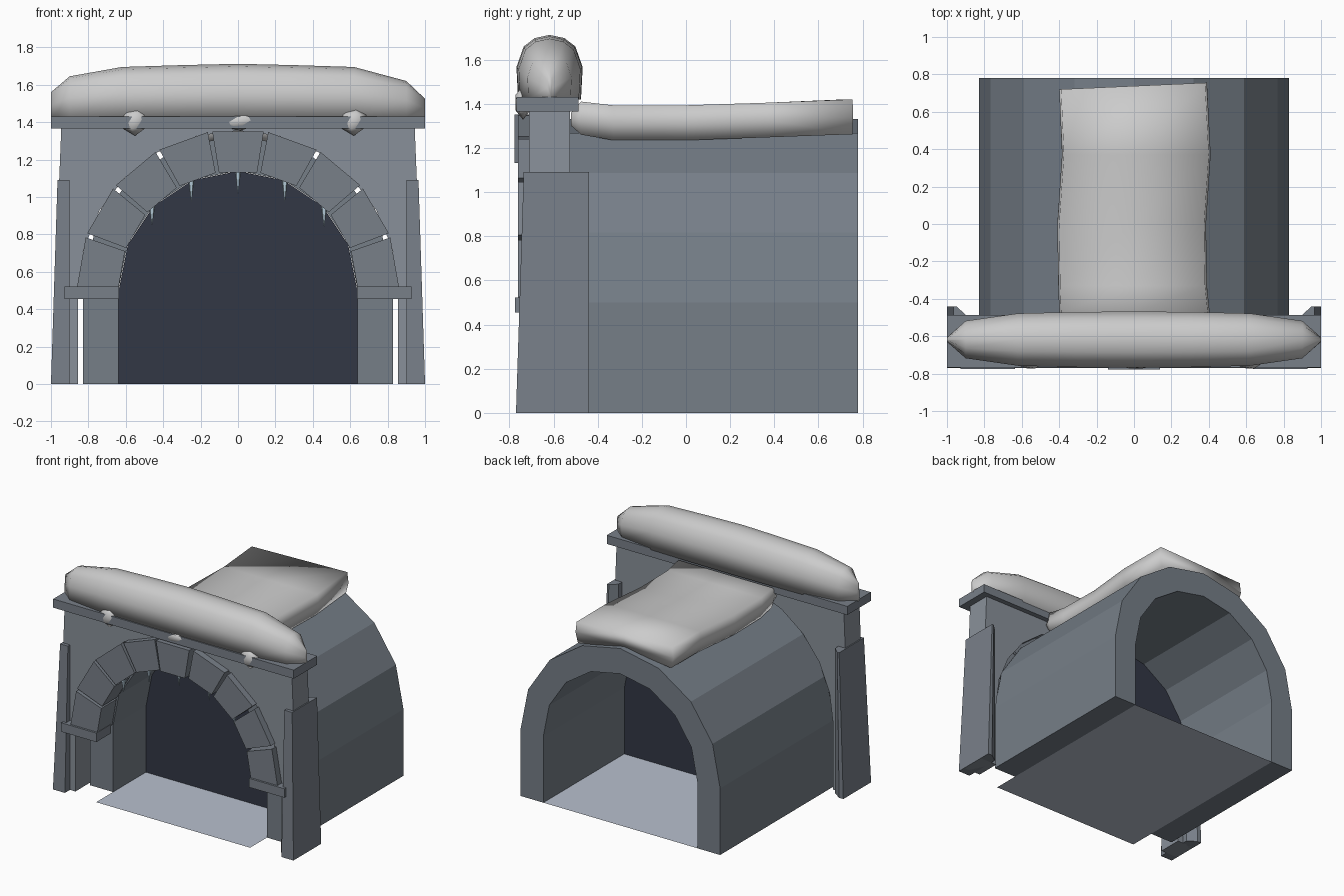
import bpy, bmesh
from math import sin, cos, radians, pi, sqrt

if "Cube" in bpy.data.objects:
    bpy.data.objects.remove(bpy.data.objects["Cube"])


def material(name, rgb):
    m = bpy.data.materials.new(name)
    m.diffuse_color = (*rgb, 1)
    m.use_nodes = True
    m.node_tree.nodes["Principled BSDF"].inputs["Base Color"].default_value = m.diffuse_color
    return m


WALL = material("wall_stone", (0.25, 0.28, 0.32))
BLOCK = material("block_stone", (0.19, 0.215, 0.25))
VAULT = material("vault_stone", (0.18, 0.21, 0.245))
DARK = material("darkness", (0.032, 0.038, 0.06))
PATH = material("frosty_floor", (0.48, 0.53, 0.62))
SNOW = material("snow", (0.85, 0.87, 0.88))
ICE = material("ice", (0.5, 0.65, 0.75))


def finish(name, bm, mat, smooth=False, fix=True):
    if fix:
        bmesh.ops.recalc_face_normals(bm, faces=bm.faces[:])
    for f in bm.faces:
        f.smooth = smooth
    mesh = bpy.data.meshes.new(name)
    bm.to_mesh(mesh)
    bm.free()
    mesh.materials.append(mat)
    ob = bpy.data.objects.new(name, mesh)
    bpy.context.collection.objects.link(ob)
    return ob


def loft(name, rings, mat, smooth=False):
    """Skin a list of equal-length closed rings and cap both ends."""
    bm = bmesh.new()
    vs = [[bm.verts.new(p) for p in r] for r in rings]
    n = len(rings[0])
    for a, b in zip(vs, vs[1:]):
        for i in range(n):
            j = (i + 1) % n
            bm.faces.new((a[i], a[j], b[j], b[i]))
    bm.faces.new(vs[0])
    bm.faces.new(vs[-1])
    return finish(name, bm, mat, smooth)


def prism(name, profile, y0, y1, mat):
    """Extrude an (x, z) outline along y."""
    return loft(name, [[(x, y, z) for x, z in profile] for y in (y0, y1)], mat)


def box(name, x0, x1, y0, y1, z0, z1, mat):
    return prism(name, [(x0, z0), (x1, z0), (x1, z1), (x0, z1)], y0, y1, mat)


SPRING = 0.5  # height where every arch begins


def arch(r, n):
    """Open outline: up the right leg, over the arch, down the left leg."""
    pts = [(r * cos(pi * i / n), SPRING + r * sin(pi * i / n)) for i in range(n + 1)]
    return [(r, 0)] + pts + [(-r, 0)]


def band(name, outer, inner, y0, y1, mat):
    """Solid between two open outlines with equal point counts."""
    rings = [[(a[0], y0, a[1]), (b[0], y0, b[1]), (b[0], y1, b[1]), (a[0], y1, a[1])]
             for a, b in zip(outer, inner)]
    return loft(name, rings, mat)


# Tunnel vault, dark inner wall and floor
band("tunnel_vault", arch(0.83, 8), arch(0.64, 8), -0.57, 0.78, VAULT)

bm = bmesh.new()
bm.faces.new([bm.verts.new((x, -0.18, z)) for x, z in arch(0.638, 8)])
finish("dark_inner_wall", bm, DARK, fix=False)
bm = bmesh.new()
bm.faces.new([bm.verts.new(p) for p in
              ((-0.64, -0.77, 0), (0.64, -0.77, 0), (0.64, 0.78, 0), (-0.64, 0.78, 0))])
finish("tunnel_floor", bm, PATH, fix=False)

# Tapered front wall with arched opening, and the cornice on top
prism("front_wall", [(1.0, 0), (0.945, 1.365), (-0.945, 1.365), (-1.0, 0)]
      + arch(0.855, 12)[::-1], -0.71, -0.525, WALL)
box("cornice", -1, 1, -0.767, -0.487, 1.365, 1.43, BLOCK)

# Side buttresses and arch imposts
for s, side in ((-1, "left"), (1, "right")):
    low = [(0.9, -0.77), (1.0, -0.77), (1.0, -0.44), (0.965, -0.44), (0.9, -0.485)]
    top = [(0.9, -0.735), (0.965, -0.735), (0.965, -0.44), (0.95, -0.44), (0.9, -0.485)]
    loft(side + "_buttress", [[(s * x, y, z) for x, y in ring]
                              for ring, z in ((low, 0), (top, 1.09))], BLOCK)
    box(side + "_impost", s * 0.635, s * 0.928, -0.775, -0.6, 0.455, 0.522, BLOCK)

# Nine arch stones, the keystone standing slightly proud
for i in range(9):
    a0, a1 = radians(20 * i + 0.8), radians(20 * i + 19.2)
    outline = [(r * cos(a), SPRING + r * sin(a))
               for r, a in ((0.64, a0), (0.862, a0), (0.862, a1), (0.64, a1))]
    key = i == 4
    prism("keystone" if key else "arch_stone", outline,
          -0.777 if key else -0.76, -0.58, BLOCK)

# Icicles under the arch
for x, length in ((-0.46, 0.1), (-0.25, 0.12), (0, 0.13), (0.25, 0.12), (0.46, 0.11)):
    z = SPRING + sqrt(0.64 ** 2 - x * x) + 0.005
    bm = bmesh.new()
    bmesh.ops.create_cone(bm, cap_ends=True, segments=5, radius1=0.001,
                          radius2=0.018, depth=length)
    bmesh.ops.translate(bm, verts=bm.verts[:], vec=(x, -0.70, z - length / 2))
    finish("icicle", bm, ICE)

# Snow roll along the cornice
half = [(-0.95, 0), (-1, 0.5), (-0.78, 0.82), (-0.45, 0.95)]
section = half + [(0, 1)] + [(-y, z) for y, z in half[::-1]]
stations = [(-1, 1.56, 0.012), (-0.9, 1.645, 0.1), (-0.62, 1.695, 0.14),
            (-0.3, 1.705, 0.148), (0, 1.712, 0.15), (0.3, 1.705, 0.148),
            (0.62, 1.695, 0.14), (0.9, 1.62, 0.1), (1, 1.525, 0.012)]
loft("cornice_snow", [[(x, -0.618 + y * w, 1.42 + z * (zt - 1.42)) for y, z in section]
                      for x, zt, w in stations], SNOW, True)

# Small snow drips hanging over the cornice
for x, rx, rz, z in ((-0.55, 0.08, 0.078, 1.405), (0.01, 0.13, 0.05, 1.405),
                     (0.62, 0.08, 0.078, 1.405)):
    bm = bmesh.new()
    bmesh.ops.create_icosphere(bm, subdivisions=1, radius=1)
    bmesh.ops.scale(bm, verts=bm.verts[:], vec=(rx, 0.04, rz))
    bmesh.ops.translate(bm, verts=bm.verts[:], vec=(x, -0.738, z))
    finish("snow_drip", bm, SNOW, True)

# Snow slab on the roof: y, left x, right x, bottom z, top z
rings = []
for y, xl, xr, zb, zt in ((-0.52, -0.39, 0.39, 1.30, 1.36), (-0.475, -0.40, 0.405, 1.26, 1.41),
                          (-0.33, -0.405, 0.39, 1.235, 1.393), (0, -0.41, 0.385, 1.235, 1.393),
                          (0.37, -0.385, 0.41, 1.248, 1.405), (0.738, -0.40, 0.39, 1.262, 1.42)):
    skew = 0.018 if y > 0.5 else 0
    zm = (zb + zt) / 2
    rings.append([(x, y + skew * x / 0.4, z) for x, z in (
        (xl + 0.02, zb), (xl, zm), (xl + 0.01, zt), (0, zt), (xr - 0.01, zt),
        (xr, zm), (xr - 0.02, zb), (0, zb + 0.06))])
loft("roof_snow", rings, SNOW, True)
